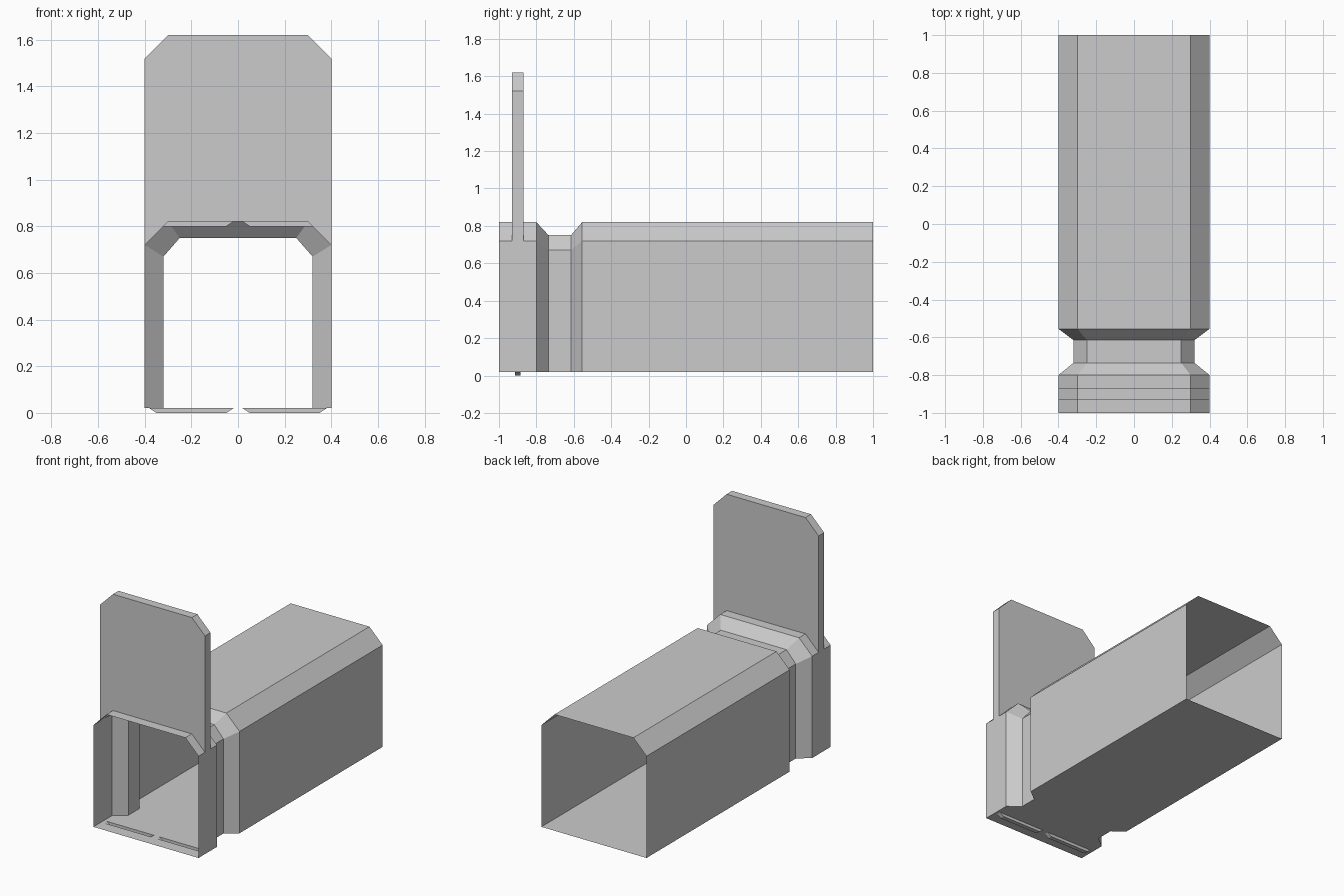
import bpy, bmesh

if "Cube" in bpy.data.objects:
    bpy.data.objects.remove(bpy.data.objects["Cube"])


def make_object(name, bm):
    bmesh.ops.remove_doubles(bm, verts=bm.verts, dist=0.0005)
    bmesh.ops.recalc_face_normals(bm, faces=bm.faces)
    mesh = bpy.data.meshes.new(name)
    bm.to_mesh(mesh)
    bm.free()
    obj = bpy.data.objects.new(name, mesh)
    bpy.context.collection.objects.link(obj)
    return obj


def face(bm, pts):
    bm.faces.new([bm.verts.new(p) for p in pts])


def arch(inset):
    """Corridor cross-section: two walls, two chamfers and a ceiling."""
    w, h = (0.32, 0.75) if inset else (0.40, 0.82)
    c = 0.07 if inset else 0.10
    c_h = 0.08 if inset else 0.10
    right = [(w, FLOOR), (w, h - c_h), (w - c, h)]
    return right + [(-x, z) for x, z in reversed(right)]


def prism(bm, outline, y0, y1, skip=()):
    """Extrude an x-z outline along y, leaving out the listed side strips."""
    for y in (y0, y1):
        face(bm, [(x, y, z) for x, z in outline])
    for i, (a, b) in enumerate(zip(outline, outline[1:] + outline[:1])):
        if i not in skip:
            face(bm, [(a[0], y0, a[1]), (b[0], y0, b[1]),
                      (b[0], y1, b[1]), (a[0], y1, a[1])])


def tooth(side, top):
    """Tapered key shape shared by the floor grooves and the door teeth."""
    return [(side * x, z) for x, z in ((0.02, top), (0.38, top),
                                       (0.35, top - 0.02), (0.05, top - 0.02))]


FLOOR = 0.02
GROOVE = (-0.915, -0.885)
SLOT = (-0.93, -0.87)

# Corridor shell: walls, ceiling and the pinched rib
stations = [(-1, 0), (SLOT[0], 0), (SLOT[1], 0), (-0.8, 0),
            (-0.735, 1), (-0.615, 1), (-0.555, 0), (1, 0)]
bm = bmesh.new()
for (y0, n0), (y1, n1) in zip(stations, stations[1:]):
    p, q = arch(n0), arch(n1)
    for i in range(5):
        if y0 == SLOT[0] and i in (1, 2, 3):
            continue  # opening for the raised door
        face(bm, [(p[i][0], y0, p[i][1]), (p[i + 1][0], y0, p[i + 1][1]),
                  (q[i + 1][0], y1, q[i + 1][1]), (q[i][0], y1, q[i][1])])
    if y0 >= -0.8:
        face(bm, [(p[0][0], y0, FLOOR), (p[5][0], y0, FLOOR),
                  (q[5][0], y1, FLOOR), (q[0][0], y1, FLOOR)])
make_object("corridor_shell", bm)

# Front floor with two grooves
bm = bmesh.new()
xs = [-0.4, -0.38, -0.02, 0.02, 0.38, 0.4]
ys = [-1, GROOVE[0], GROOVE[1], -0.8]
for i in range(5):
    for j in range(3):
        if not (j == 1 and i in (1, 3)):
            face(bm, [(xs[i], ys[j], FLOOR), (xs[i + 1], ys[j], FLOOR),
                      (xs[i + 1], ys[j + 1], FLOOR), (xs[i], ys[j + 1], FLOOR)])
for side in (-1, 1):
    prism(bm, tooth(side, FLOOR), *GROOVE, skip=(0,))
make_object("grooved_floor", bm)

# Door housing: the ceiling strip pulled up by one door height
bm = bmesh.new()
roof = arch(0)[1:5]
housing = [(x, z + 0.8) for x, z in roof] + list(reversed(roof))
prism(bm, housing, *SLOT, skip=(4, 5, 6))
make_object("door_housing", bm)

# Raised door with its bottom teeth
bm = bmesh.new()
door = [(-0.395, 0.82), (0.395, 0.82), (0.395, 1.515), (0.295, 1.615),
        (-0.295, 1.615), (-0.395, 1.515)]
prism(bm, door, -0.925, -0.875)
make_object("raised_door", bm)
bm = bmesh.new()
for side in (-1, 1):
    prism(bm, tooth(side, 0.82), *GROOVE, skip=(0,))
make_object("door_teeth", bm)
